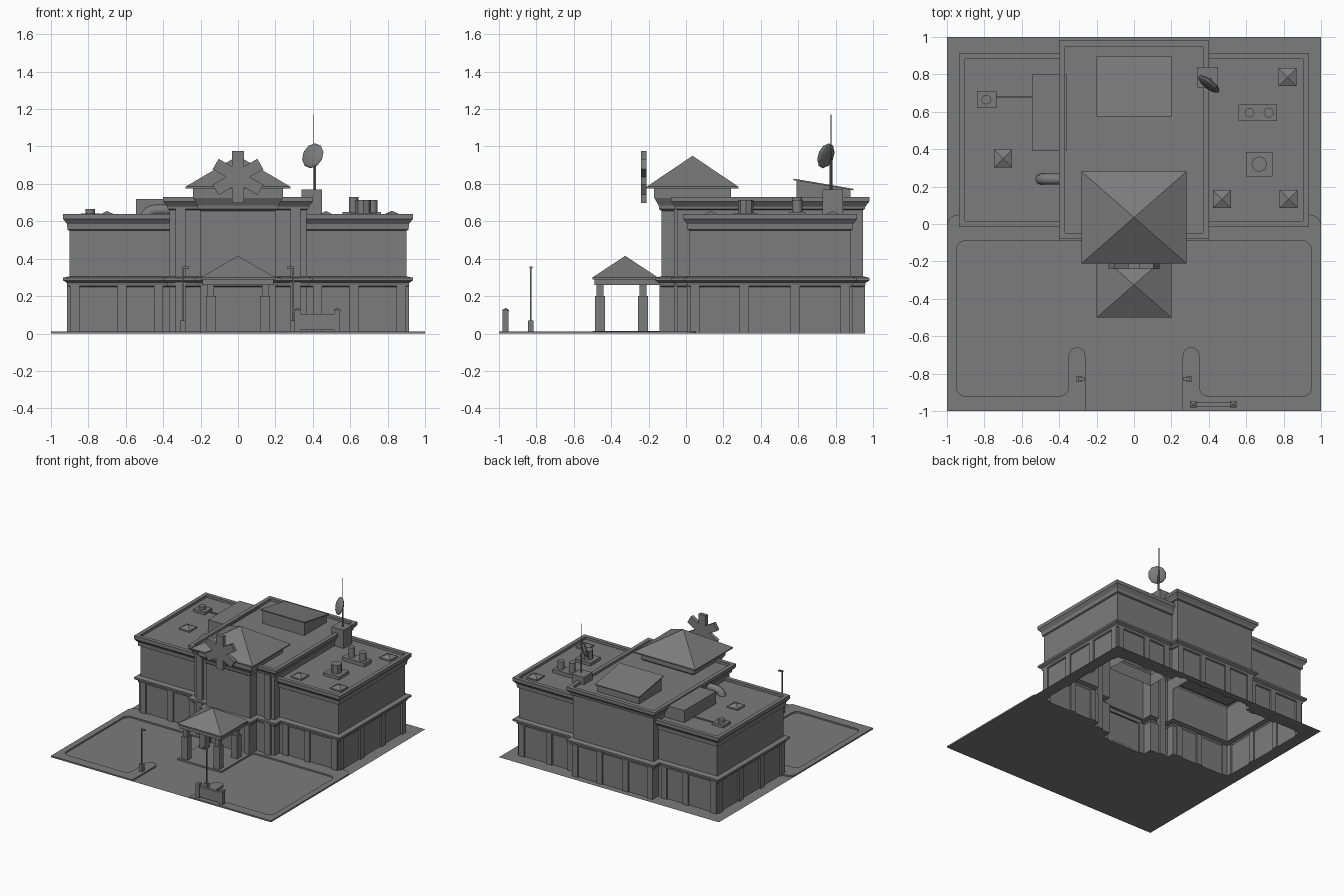
import bpy, bmesh, math
from mathutils import Vector, Matrix

if "Cube" in bpy.data.objects:
    bpy.data.objects.remove(bpy.data.objects["Cube"])

GREY = bpy.data.materials.new("mid grey")
GREY.use_nodes = True
GREY.diffuse_color = (0.2, 0.2, 0.2, 1)
GREY.node_tree.nodes["Principled BSDF"].inputs["Base Color"].default_value = (0.2, 0.2, 0.2, 1)


def finish(name, bm, mirror=False, normals=True):
    if normals:
        bmesh.ops.recalc_face_normals(bm, faces=bm.faces)
    mesh = bpy.data.meshes.new(name)
    bm.to_mesh(mesh)
    bm.free()
    mesh.materials.append(GREY)
    ob = bpy.data.objects.new(name, mesh)
    bpy.context.collection.objects.link(ob)
    if mirror:
        ob.modifiers.new("mirror", "MIRROR").use_mirror_merge = False
    return ob


def box(name, x, y, z, mirror=False):
    """Box from (min, max) pairs."""
    bm = bmesh.new()
    size = [b - a for a, b in (x, y, z)]
    mid = [(a + b) / 2 for a, b in (x, y, z)]
    bmesh.ops.create_cube(bm, size=1, matrix=Matrix.Translation(mid) @ Matrix.Diagonal((*size, 1)))
    return finish(name, bm, mirror)


def rod(name, x, y, z, r, sides=12):
    bm = bmesh.new()
    bmesh.ops.create_cone(bm, cap_ends=True, segments=sides, radius1=r, radius2=r, depth=z[1] - z[0],
                          matrix=Matrix.Translation((x, y, (z[0] + z[1]) / 2)))
    ob = finish(name, bm)
    for p in ob.data.polygons:
        p.use_smooth = len(p.vertices) == 4 and sides > 8
    return ob


def hip_roof(name, x, y, z, peak):
    """Shallow eave box with a pyramid on top."""
    bm = bmesh.new()
    corners = [(x[0], y[0]), (x[1], y[0]), (x[1], y[1]), (x[0], y[1])]
    low, high = ([bm.verts.new((*c, h)) for c in corners] for h in z)
    top = bm.verts.new((sum(x) / 2, sum(y) / 2, peak))
    bm.faces.new(low)
    for i in range(4):
        j = (i + 1) % 4
        bm.faces.new((low[i], low[j], high[j], high[i]))
        bm.faces.new((high[i], high[j], top))
    return finish(name, bm)


def sweep(name, path, profile, closed=True, cap=False, mirror=False):
    """Carry an (offset, height) profile around a right-angled plan outline."""
    n = len(path)
    pts = [Vector(p) for p in path]
    outward = []
    for i in range(n):
        d = (pts[(i + 1) % n] - pts[i]).normalized()
        outward.append(Vector((d.y, -d.x)))
    bm = bmesh.new()
    loops = []
    for off, z in profile:
        ring = []
        for i in range(n):
            m = outward[i] + outward[i - 1]
            if not closed and i in (0, n - 1):
                m = outward[0] if i == 0 else outward[n - 2]
            ring.append(bm.verts.new((*(pts[i] + m * off), z)))
        loops.append(ring)
    for a, b in zip(loops, loops[1:]):
        for i in range(n if closed else n - 1):
            j = (i + 1) % n
            bm.faces.new((a[i], a[j], b[j], b[i]))
    if cap:
        bm.faces.new(loops[-1])
    return finish(name, bm, mirror, normals=False)


def plate(name, outline, z, skirt=0.0):
    """Flat mirrored half-plan; a third value on a corner rounds it."""
    pts = []
    for i, c in enumerate(outline):
        p = Vector(c[:2])
        if len(c) == 2:
            pts.append(p)
            continue
        u = (Vector(outline[i - 1][:2]) - p).normalized()
        v = (Vector(outline[(i + 1) % len(outline)][:2]) - p).normalized()
        mid = p + (u + v) * c[2]
        for k in range(7):
            t = k * math.pi / 12
            pts.append(mid - (v * math.cos(t) + u * math.sin(t)) * c[2])
    bm = bmesh.new()
    top = [bm.verts.new((*p, z)) for p in pts]
    bm.faces.new(top)
    if skirt:
        low = [bm.verts.new((*p, z - skirt)) for p in pts]
        for i in range(len(top)):
            j = (i + 1) % len(top)
            bm.faces.new((low[i], low[j], top[j], top[i]))
    return finish(name, bm, True, normals=False)


# Half plan of the building, front centre to back centre
half = [(.2, -.13), (.2, -.045), (.365, -.045), (.365, .02), (.9, .02),
        (.9, .88), (.365, .88), (.365, .945)]
plan = half + [(-x, y) for x, y in reversed(half)]

# Ground with the building plan left open, and raised pavement around the road
plate("ground", [(0, -1), (1, -1), (1, 1), (0, 1), (0, .945)] + half[::-1] + [(0, -.13)], 0.0)
plate("pavement", [(.2, -.09), (.95, -.09, .05), (.95, -.92, .05), (.35, -.92, .05), (.35, -.66, .045),
                   (.26, -.66, .044), (.26, -1), (1, -1), (1, .05, .06), (.9, .05)]
      + half[4:0:-1], .012, .012)
box("entrance_platform", (-.2, .2), (-.5, -.13), (.001, .014))

# Walls with string course, then the cornices and roofs
sweep("walls", plan, [(0, 0), (0, .25), (.012, .255), (.016, .272), (.035, .283),
                      (.035, .298), (0, .306), (0, .6)])
sweep("wing_cornice_and_roof", half[3:7][0:4], [(0, .55), (.012, .555), (.014, .585), (.035, .612), (.035, .64),
                                                (.003, .64), (.003, .62)], closed=False, cap=True, mirror=True)
sweep("centre_cornice_and_roof", [(-.365, -.045), (.365, -.045), (.365, .945), (-.365, .945)],
      [(0, .56), (0, .66), (.012, .665), (.014, .68), (.035, .705), (.035, .73), (.003, .73), (.003, .71)], cap=True)
sweep("tower_top", [(-.2, -.13), (.2, -.13), (.2, .2), (-.2, .2)],
      [(0, .56), (0, .655), (.014, .665), (.016, .685), (.04, .725), (.04, .78)])
hip_roof("tower_roof", (-.28, .28), (-.21, .28), (.775, .785), .95)

# Pilasters
for i, x in enumerate((.872, .62, .425)):
    box(f"front_pilaster_{i}", (x - .025, x + .025), (.006, .03), (0, .26), True)
    box(f"back_pilaster_{i}", (x - .025, x + .025), (.87, .894), (0, .26), True)
for i, y in enumerate((.048, .312, .585, .852)):
    box(f"side_pilaster_{i}", (.89, .914), (y - .025, y + .025), (0, .26), True)
for i, x in enumerate((.12, .34)):
    box(f"centre_back_pilaster_{i}", (x - .025, x + .025), (.93, .957), (0, .26), True)
box("tower_pilaster", (.155, .2), (-.142, -.12), (0, .26), True)
box("tall_pilaster", (.28, .335), (-.065, -.03), (0, .67), True)
box("door", (-.104, .104), (-.137, -.129), (.014, .15))

# Entrance canopy
hip_roof("canopy_roof", (-.2, .2), (-.5, -.15), (.288, .3), .415)
box("canopy_beam", (-.19, .19), (-.49, -.13), (.26, .29))
for name, y in (("front", -.46), ("back", -.23)):
    box(name + "_column_base", (.118, .172), (y - .027, y + .027), (.01, .2), True)
    box(name + "_column", (.127, .163), (y - .018, y + .018), (.2, .265), True)

# Six-armed emblem
bm = bmesh.new()
for k in range(3):
    bmesh.ops.create_cube(bm, size=1, matrix=Matrix.Translation((0, -.225, .837))
                          @ Matrix.Rotation(k * math.pi / 3, 4, "Y") @ Matrix.Diagonal((.064, .03, .276, 1)))
finish("emblem", bm)

# Sloped rooftop housing on the centre block
house = box("roof_housing", (-.19, .19), (.59, .88), (.7, .82))
lid = box("roof_housing_lid", (-.2, .2), (.575, .895), (.82, .828))
for ob, y0 in ((house, .575), (lid, .575)):
    for v in ob.data.vertices:
        if v.co.z > .75:
            v.co.z -= (v.co.y - y0) * .17

# Rooftop equipment, left out of symmetry
box("air_handler", (-.545, -.36), (.39, .8), (.615, .72))
box("vent_box", (-.84, -.735), (.62, .71), (.615, .642))
rod("vent_pipe", -.79, .665, (.64, .667), .026)
box("roof_conduit", (-.74, -.54), (.674, .682), (.62, .63))
box("twin_vent_box", (.56, .765), (.55, .64), (.615, .65))
rod("twin_vent_left", .72, .595, (.64, .715), .027)
rod("twin_vent_right", .618, .595, (.64, .73), .025)
box("exhaust_box", (.6, .74), (.255, .385), (.615, .645))
rod("exhaust", .67, .32, (.64, .715), .042, 8)
for i, (x, y) in enumerate(((-.7, .35), (.82, .785), (.47, .133), (.827, .133))):
    hip_roof(f"skylight_{i}", (x - .048, x + .048), (y - .048, y + .048), (.615, .632), .655)

# Duct elbow from the centre block down to the wing roof
curve = bpy.data.curves.new("duct", "CURVE")
curve.dimensions = "3D"
curve.bevel_depth = .03
curve.bevel_resolution = 2
path = [(-.35, .24, .66)] + [(-.44 - .06 * math.sin(a), .24, .6 + .06 * math.cos(a))
                             for a in (k * math.pi / 10 for k in range(6))]
line = curve.splines.new("POLY")
line.points.add(len(path) - 1)
for p, co in zip(line.points, path):
    p.co = (*co, 1)
curve.materials.append(GREY)
bpy.context.collection.objects.link(bpy.data.objects.new("duct", curve))

# Dish aerial
box("aerial_base", (.34, .45), (.73, .84), (.615, .77))
rod("aerial_mast", .41, .775, (.76, .93), .007, 6)
rod("aerial_whip", .405, .775, (.92, 1.17), .0025, 5)
bm = bmesh.new()
aim = Vector((-.58, -.76, .3)).to_track_quat("Z", "Y").to_matrix().to_4x4()
bmesh.ops.create_uvsphere(bm, u_segments=10, v_segments=6, radius=.07,
                          matrix=Matrix.Translation((.4, .748, .95)) @ aim @ Matrix.Diagonal((1, 1, .25, 1)))
finish("dish", bm)

# Street lamps and the sign by the drive
box("lamp_base", (.28, .31), (-.845, -.815), (.005, .07), True)
box("lamp_pole", (.291, .299), (-.834, -.826), (.06, .355), True)
box("lamp_head", (.262, .3), (-.838, -.822), (.348, .357), True)
box("sign_panel", (.32, .53), (-.975, -.952), (.02, .105))
for i, x in enumerate((.317, .53)):
    box(f"sign_post_{i}", (x - .016, x + .016), (-.98, -.948), (.005, .122))
    hip_roof(f"sign_post_cap_{i}", (x - .018, x + .018), (-.982, -.946), (.118, .126), .137)
